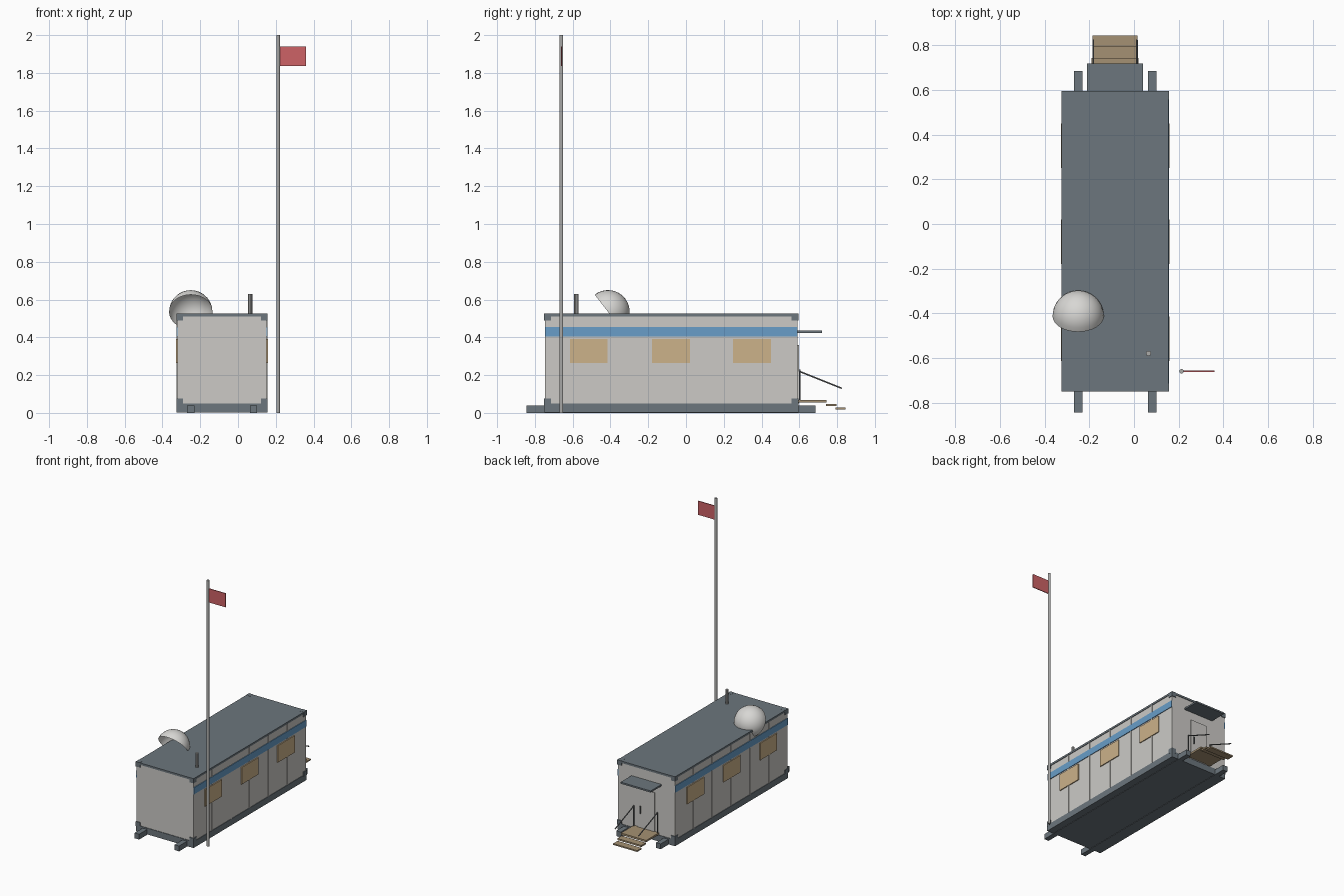
import bpy, bmesh, math
from mathutils import Vector

cube = bpy.data.objects.get("Cube")
if cube:
    bpy.data.objects.remove(cube, do_unlink=True)


def srgb(c):
    return c / 12.92 if c <= 0.04045 else ((c + 0.055) / 1.055) ** 2.4


def material(name, r, g, b):
    col = [srgb(v / 255) for v in (r, g, b)] + [1]
    m = bpy.data.materials.new(name)
    m.use_nodes = True
    m.diffuse_color = col
    m.node_tree.nodes["Principled BSDF"].inputs["Base Color"].default_value = col
    return m


WALL = material("wall_light_grey", 204, 202, 198)
STEEL = material("slate_steel", 108, 118, 125)
STRIPE = material("stripe_blue", 104, 157, 200)
GLASS = material("window_tan", 204, 178, 138)
WOOD = material("step_wood", 165, 145, 115)
RAIL = material("rail_grey", 105, 108, 110)
POLE = material("pole_grey", 172, 172, 170)
DISH = material("dish_white", 216, 215, 212)
FLAG = material("flag_red", 205, 98, 102)


def finish(bm, name, mat):
    me = bpy.data.meshes.new(name)
    bm.to_mesh(me)
    bm.free()
    ob = bpy.data.objects.new(name, me)
    bpy.context.collection.objects.link(ob)
    me.materials.append(mat)
    return ob


def box(name, mat, x, y, z):
    """Box from (min, max) ranges along each axis."""
    bm = bmesh.new()
    bmesh.ops.create_cube(bm, size=1)
    for v in bm.verts:
        v.co = [(lo + hi) / 2 + c * (hi - lo) for c, (lo, hi) in zip(v.co, (x, y, z))]
    return finish(bm, name, mat)


def rod(name, mat, a, b, r, sides=8):
    """Straight round bar between two points."""
    a, b = Vector(a), Vector(b)
    d = b - a
    bm = bmesh.new()
    bmesh.ops.create_cone(bm, cap_ends=True, segments=sides, radius1=r, radius2=r, depth=d.length)
    bm.transform(d.to_track_quat("Z", "Y").to_matrix().to_4x4())
    bmesh.ops.translate(bm, verts=bm.verts, vec=(a + b) / 2)
    return finish(bm, name, mat)


# Cabin extents
X0, X1, Y0, Y1, TOP = -0.325, 0.155, -0.75, 0.595, 0.525
W = 0.004

# Floor frame, walls and roof
box("floor_frame", STEEL, (X0, X1), (Y0, Y1), (0.003, 0.05))
box("walls", WALL, (X0 + W, X1 - W), (Y0 + W, Y1 - W), (0.05, 0.51))
box("roof", STEEL, (X0, X1), (Y0, Y1), (0.51, TOP))

# Skids under the floor
for x in (-0.25, 0.082):
    box("skid", STEEL, (x - 0.019, x + 0.019), (-0.845, 0.685), (0, 0.04))

# Corner castings
for x in (X0, X1 - 0.033):
    for y in (Y0, Y1 - 0.035):
        for z in (0.04, 0.49):
            box("corner_casting", STEEL, (x - 0.001, x + 0.034), (y - 0.001, y + 0.036), (z, z + 0.036))

# Long side details: stripe, panel ribs and windows
for side, wall in ((-1, X0 + W), (1, X1 - W)):
    def span(depth):
        return sorted((wall - side * 0.002, wall + side * depth))
    box("side_stripe", STRIPE, span(0.005), (Y0 + W, Y1 - W), (0.405, 0.455))
    for i in range(1, 6):
        y = Y0 + (Y1 - Y0) * i / 6
        box("panel_rib", WALL, span(0.004), (y - 0.006, y + 0.006), (0.05, 0.51))
    for y in (-0.515, -0.08, 0.35):
        box("window", GLASS, span(0.007), (y - 0.1, y + 0.1), (0.265, 0.392))

# Back door, handle and awning
box("door", WALL, (-0.155, -0.015), (Y1 - 0.01, Y1 + 0.003), (0.05, 0.36))
box("door_handle", RAIL, (-0.042, -0.036), (Y1, Y1 + 0.01), (0.175, 0.23))
box("awning", STEEL, (-0.21, 0.04), (Y1 - W, 0.72), (0.424, 0.436))

# Landing, steps and sloping handrails
box("landing", WOOD, (-0.19, 0.02), (Y1 - W, 0.745), (0.054, 0.068))
box("upper_step", WOOD, (-0.185, 0.015), (0.742, 0.796), (0.036, 0.048))
box("lower_step", WOOD, (-0.185, 0.015), (0.792, 0.845), (0.018, 0.028))
for x in (-0.183, 0.013):
    rod("rail_post", RAIL, (x, 0.602, 0.06), (x, 0.602, 0.22), 0.004)
    rod("handrail", RAIL, (x, 0.6, 0.22), (x, 0.825, 0.13), 0.004)

# Open half-sphere dish tilted towards the front
bm = bmesh.new()
bmesh.ops.create_uvsphere(bm, u_segments=32, v_segments=16, radius=0.115)
lower = [v for v in bm.verts if v.co.z < -0.001]
bmesh.ops.delete(bm, geom=lower, context="VERTS")
axis = Vector((0, 0.79, 0.61))
bm.transform(axis.to_track_quat("Z", "Y").to_matrix().to_4x4())
bmesh.ops.translate(bm, verts=bm.verts, vec=(-0.25, -0.413, 0.535))
dish = finish(bm, "dish", DISH)
dish.data.shade_smooth()

# Roof vent, flag pole and flag
rod("roof_vent", POLE, (0.065, -0.58, 0.5), (0.065, -0.58, 0.63), 0.012, 10)
rod("flag_pole", POLE, (0.213, -0.66, 0), (0.213, -0.66, 2), 0.01, 12)
box("flag", FLAG, (0.222, 0.36), (-0.663, -0.657), (1.836, 1.94))
